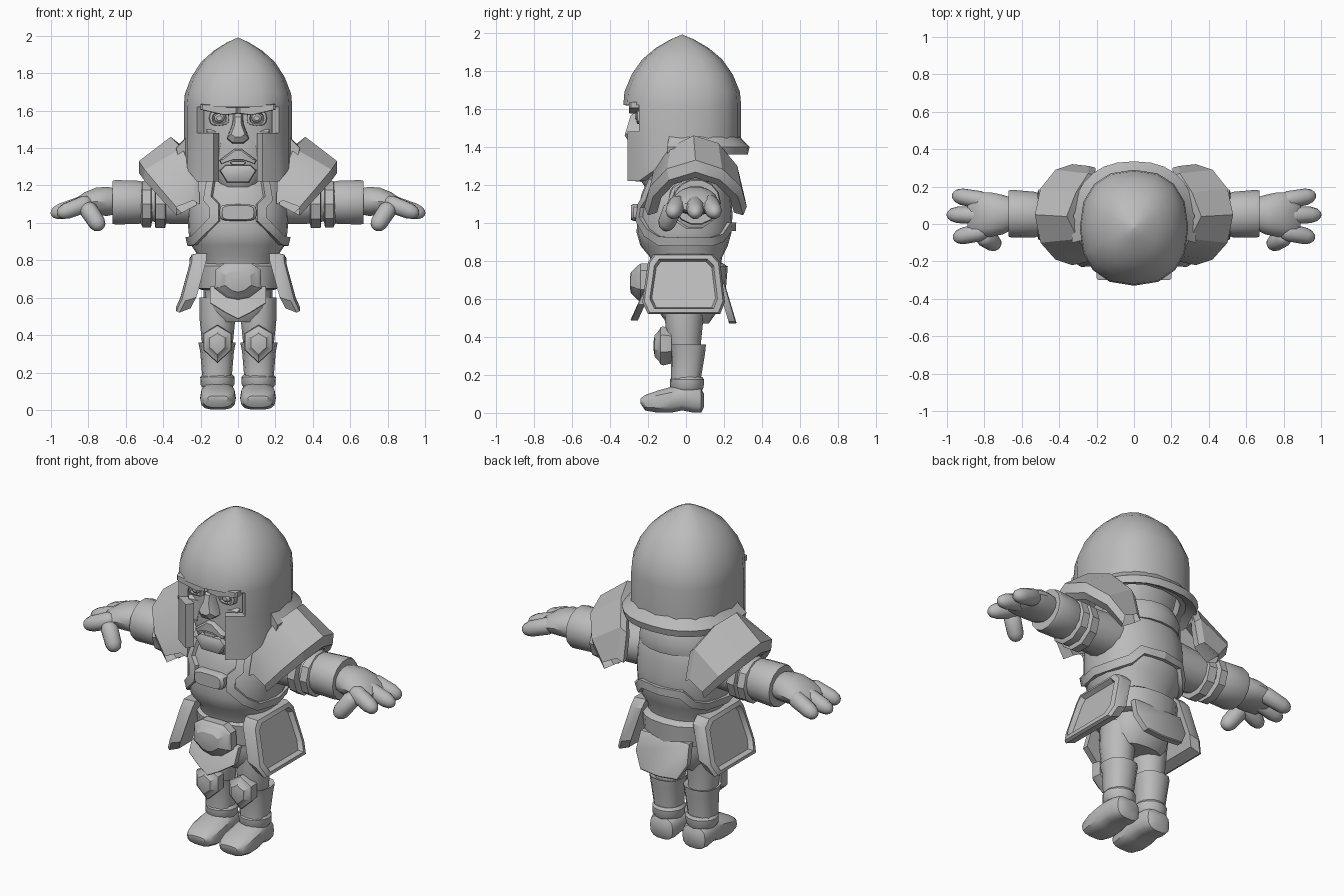
import bpy, bmesh, math
from math import sin, cos, radians, pi
from mathutils import Vector

if "Cube" in bpy.data.objects:
    bpy.data.objects.remove(bpy.data.objects["Cube"])

steel = bpy.data.materials.new("steel_grey")
steel.diffuse_color = (0.5, 0.5, 0.5, 1)
steel.use_nodes = True
steel.node_tree.nodes["Principled BSDF"].inputs["Base Color"].default_value = steel.diffuse_color


def build(name, verts, faces, mirror=False, thick=0, angle=35):
    """Make one object; optionally mirrored across x and given a thickness."""
    verts, faces = [tuple(v) for v in verts], list(faces)
    if mirror:
        n = len(verts)
        verts += [(-x, y, z) for x, y, z in verts]
        faces += [tuple(i + n for i in reversed(f)) for f in faces]
    me = bpy.data.meshes.new(name)
    me.from_pydata(verts, [], faces)
    bm = bmesh.new()
    bm.from_mesh(me)
    bmesh.ops.remove_doubles(bm, verts=bm.verts, dist=0.0004)
    bmesh.ops.recalc_face_normals(bm, faces=bm.faces)
    bm.to_mesh(me)
    bm.free()
    ob = bpy.data.objects.new(name, me)
    bpy.context.collection.objects.link(ob)
    if thick:
        mod = ob.modifiers.new("thickness", 'SOLIDIFY')
        mod.thickness, mod.offset = thick, -1
        bpy.context.view_layer.update()
        ev = ob.evaluated_get(bpy.context.evaluated_depsgraph_get())
        me = bpy.data.meshes.new_from_object(ev)
        ob.modifiers.clear()
        ob.data = me
    me.materials.clear()
    me.materials.append(steel)
    me.shade_smooth()
    me.set_sharp_from_angle(angle=radians(angle))
    return ob


def loft(name, rings, cap=True, closed=True, **kw):
    n = len(rings[0])
    faces = []
    for r in range(len(rings) - 1):
        for i in range(n if closed else n - 1):
            j = (i + 1) % n
            faces.append((r * n + i, r * n + j, (r + 1) * n + j, (r + 1) * n + i))
    if cap:
        faces += [tuple(range(n))[::-1], tuple(range((len(rings) - 1) * n, len(rings) * n))]
    return build(name, [p for r in rings for p in r], faces, **kw)


def spow(v, e):
    return math.copysign(abs(v) ** e, v)


def oval(a, b, n=16, e=1.0):
    return [(a * spow(cos(2 * pi * i / n), e), b * spow(sin(2 * pi * i / n), e)) for i in range(n)]


def column(name, secs, n=16, e=1.0, cx=0, **kw):
    """Upright part; sections are (z, half width, half depth, centre y)."""
    return loft(name, [[(cx + u, cy + v, z) for u, v in oval(a, b, n, e)] for z, a, b, cy in secs], **kw)


def sleeve(name, secs, n=14, e=1.0):
    """Arm part along x; sections are (x, half y, half z, centre y, centre z)."""
    return loft(name, [[(x, cy + u, cz + v) for u, v in oval(a, b, n, e)] for x, a, b, cy, cz in secs], mirror=True)


def capsule(name, a, b, r0, r1, n=10, **kw):
    a, b = Vector(a), Vector(b)
    q = (b - a).to_track_quat('Z', 'Y')
    rings = []
    for t, f in ((0, .3), (.08, .75), (.22, 1), (.75, 1), (.9, .8), (.97, .5), (1, .2)):
        r = (r0 + (r1 - r0) * t) * f
        rings.append([a.lerp(b, t) + q @ Vector((u, v, 0)) for u, v in oval(r, r, n)])
    return loft(name, rings, **kw)


def plate(name, pts, layers, place, **kw):
    """Outline pushed through (depth, scale) layers and placed on a surface."""
    us, vs = zip(*pts)
    cu, cv = (min(us) + max(us)) / 2, (min(vs) + max(vs)) / 2
    return loft(name, [[place(cu + (u - cu) * s, cv + (v - cv) * s, d) for u, v in pts] for d, s in layers], **kw)


def sym(pts):
    """Complete a right-half outline (top to bottom) to the left."""
    return pts + [(-u, v) for u, v in reversed(pts) if u > 0]


def front(y, tilt=0, z0=0):
    return lambda u, v, d: (u, y - d + tilt * (v - z0), v)


# --- helmet: columns by angle from the front, open face
ANG = [0, 23, 46.3, 68, 90, 113, 136, 158, 180]
ANG = [-a for a in ANG[:0:-1]] + ANG[:-1]


def helm(a, z, s=1.0, grow=0.0):
    r = radians(a)
    return ((.29 + grow) * s * spow(sin(r), .85), -.02 - (.31 + grow) * s * spow(cos(r), .85), z)


def helm_bottom(a):
    t = min(1, max(0, (abs(a) - 46) / 60))
    return 1.22 + .18 * t


rows = [(1.99, .01), (1.965, .2), (1.92, .45), (1.86, .68), (1.78, .86), (1.69, .98), (1.62, 1), (1.48, 1)]
hv = [helm(a, z, s) for z, s in rows for a in ANG] + [helm(a, helm_bottom(a)) for a in ANG]
hf, n = [], len(ANG)
for r in range(len(rows)):
    for i in range(n):
        j = (i + 1) % n
        mid = max(abs(ANG[i]), abs(ANG[j])) if ANG[j] > -180 else 180
        if (r == 6 and mid < 50) or (r == 7 and mid < 25):
            continue
        hf.append((r * n + i, r * n + j, (r + 1) * n + j, (r + 1) * n + i))
hf.append(tuple(range(n)))
build("helmet", hv, hf, thick=.05, angle=28)

# flared neck guard round the back of the helmet
arc = [80 + 12.5 * i for i in range(17)]
loft("neck_guard", [[helm(a, z, 1, g) for z, g in ((1.46, -.01), (1.44, .005), (1.40, .045), (1.36, .035), (1.39, -.02))]
                    for a in arc])

# --- head and face
column("head", [(1.18, .10, .13, -.08), (1.24, .14, .19, -.06), (1.34, .19, .22, -.03), (1.5, .23, .23, -.02),
                (1.66, .23, .23, -.02)], e=.7)
column("neck", [(1.1, .17, .16, .02), (1.3, .15, .15, .02), (1.4, .14, .14, .02)])
plate("nose", sym([(.025, 1.60), (.03, 1.53), (.06, 1.45), (.03, 1.425)]), [(0, 1), (.04, .95), (.07, .6)],
      front(-.235, .3, 1.52), angle=25)
plate("brow", [(.0, 1.585), (.07, 1.575), (.2, 1.605), (.2, 1.635), (.0, 1.625)], [(0, 1), (.05, 1), (.06, .9)],
      front(-.24), mirror=True)
plate("eye_socket", [(.1 + u, 1.56 + v) for u, v in oval(.055, .042, 12, .7)],
      [(0, 1), (.03, .95), (.035, .7), (.022, .6)], front(-.225), mirror=True)
plate("eye", [(.1 + u, 1.56 + v) for u, v in oval(.03, .026, 12)], [(0, 1), (.03, .9), (.04, .5)], front(-.228), mirror=True)
plate("upper_lip", sym([(.02, 1.395), (.10, 1.335), (.09, 1.315), (.03, 1.335)]), [(0, 1), (.035, .97), (.045, .8)], front(-.23))
plate("mouth", sym([(.03, 1.33), (.045, 1.322), (.03, 1.31)]), [(0, 1), (.03, .9)], front(-.24))
plate("chin", sym([(.07, 1.31), (.10, 1.28), (.06, 1.215)]), [(0, 1), (.04, .93), (.05, .65)], front(-.225))
plate("cheek", [(.07, 1.50), (.17, 1.50), (.15, 1.36), (.10, 1.35)], [(0, 1), (.02, .8)], front(-.22), mirror=True)

# --- torso
TORSO = [(.62, .18, .16, 0), (.74, .20, .18, 0), (.82, .21, .19, 0), (.88, .25, .23, -.01), (.95, .265, .25, -.01),
         (1.05, .27, .25, -.005), (1.15, .265, .235, 0), (1.23, .24, .21, .01), (1.29, .18, .17, .02)]
column("torso", TORSO, n=24, e=.9)


def torso_at(a, z, off):
    """Point on the torso at an angle from the front."""
    for p, q in zip(TORSO, TORSO[1:]):
        if p[0] <= z <= q[0]:
            t = (z - p[0]) / (q[0] - p[0])
            w, d, cy = (p[k] + (q[k] - p[k]) * t for k in (1, 2, 3))
            r = radians(a)
            return ((w + off) * spow(sin(r), .9), cy - (d + off) * spow(cos(r), .9), z)


# raised border running down the chest, round the waist and up the back
path = [(33, 1.23), (33, 1.13), (24, 1.09), (24, 1.02), (42, .95), (60, .905), (90, .90), (122, .90),
        (140, .92), (154, .98), (180, .98)]
path = [Vector((radians(a) * .26, z)) for a, z in path]
rings = []
for i, p in enumerate(path):
    d0 = (p - path[i - 1]).normalized() if i else (path[1] - p).normalized()
    d1 = (path[i + 1] - p).normalized() if i + 1 < len(path) else d0
    m = (d0 + d1).normalized()
    m = Vector((-m.y, m.x)) * .023 / max(.6, m.dot(d0))
    ends = [p + m, p - m]
    rings.append([torso_at(math.degrees(e.x / .26), e.y, o) for e, o in
                  ((ends[0], -.02), (ends[0], .022), (ends[1], .022), (ends[1], -.02))])
fine = []
for a, b in zip(rings, rings[1:]):
    fine += [[Vector(p).lerp(Vector(q), t) for p, q in zip(a, b)] for t in (0, .5)]
loft("armour_border", fine + [rings[-1]], mirror=True)
plate("chest_badge", [(u, 1.055 + v) for u, v in oval(.10, .045, 16, .5)], [(0, 1), (.05, 1), (.065, .85)], front(-.225))
column("collar", [(1.2, .25, .22, .02), (1.26, .24, .22, .03), (1.32, .21, .2, .03), (1.33, .16, .16, .03)], n=20)

# --- belt, buckle and skirt
column("belt", [(.64, .19, .17, .01), (.65, .215, .2, .01), (.77, .225, .21, .01), (.79, .2, .18, .01)], n=20, e=.85)
column("pelvis", [(.47, .14, .11, .01), (.52, .17, .145, .01), (.6, .185, .165, .01), (.7, .18, .16, .01)], e=.8)
plate("buckle", sym([(0.07, .785), (.12, .75), (.125, .65), (.06, .60), (0, .585)]),
      [(0, 1), (.05, 1), (.065, .9), (.07, .84), (.10, .55), (.105, .25)], front(-.19), angle=30)
plate("front_flap", sym([(.15, .66), (.15, .57), (.07, .52), (0, .485)]), [(0, 1), (.035, 1), (.04, .95)],
      front(-.175, .45, .66))
plate("back_flap", sym([(.16, .68), (.17, .57), (.12, .48), (.02, .47)]), [(0, 1), (-.035, 1), (-.04, .95)],
      front(.17, -.3, .66))

# --- hip plates with raised frame
hip = [(-.17, .84), (.14, .84), (.18, .80), (.205, .60), (.18, .54), (-.20, .54), (-.23, .60), (-.20, .80)]


def hip_place(u, v, d):
    t = (.84 - v) / .3
    return (.19 + .10 * t + d - 1.0 * (u + .01) ** 2, u, v + d * .25 * (1 - t) - .02 * (d > .03))


plate("hip_plate", hip, [(0, .98), (.06, 1), (.075, .95), (.075, .82), (.045, .77)], hip_place, mirror=True)

# --- shoulder guards: two arched rims joined by a shell
rim_in = [(.24, -.20, 1.12), (.245, -.17, 1.28), (.30, -.08, 1.40), (.36, .04, 1.46), (.31, .17, 1.42),
          (.245, .27, 1.30), (.24, .31, 1.13)]
rim_out = [(.33, -.22, 1.085), (.42, -.19, 1.19), (.50, -.10, 1.285), (.53, .05, 1.33), (.50, .19, 1.285),
           (.42, .29, 1.19), (.33, .32, 1.085)]
sunk = lambda rim, s, dx, dz: [(x + dx, .05 + (y - .05) * s, 1.08 + (z - 1.08) * s + dz) for x, y, z in rim]
rings = [sunk(rim_in, .8, -.03, -.01), sunk(rim_in, .96, -.035, -.02), rim_in, rim_out,
         sunk(rim_out, .93, .0, -.045), sunk(rim_out, .75, -.03, -.03)]
loft("shoulder_guard", rings + [rings[0]], cap=False, closed=False, mirror=True, angle=25)

# --- arms
sleeve("upper_arm", [(.2, .13, .13, .03, 1.12), (.35, .12, .12, .04, 1.11), (.5, .1, .1, .05, 1.11)])
sleeve("elbow_band", [(.385, .11, .11, .04, 1.10), (.39, .135, .135, .04, 1.10), (.44, .14, .135, .04, 1.10),
                      (.445, .12, .12, .04, 1.10)], n=10)
sleeve("elbow_cuff", [(.46, .10, .10, .05, 1.1), (.465, .135, .13, .05, 1.1), (.51, .135, .13, .05, 1.1),
                      (.52, .11, .11, .05, 1.1)], n=10)
sleeve("gauntlet", [(.50, .11, .11, .05, 1.11), (.53, .122, .118, .05, 1.11), (.655, .128, .122, .055, 1.11),
                    (.672, .122, .117, .055, 1.11), (.672, .09, .08, .055, 1.11)])
sleeve("palm", [(.65, .085, .07, .055, 1.115), (.70, .105, .08, .05, 1.115), (.76, .118, .075, .05, 1.115),
                (.82, .12, .06, .05, 1.105), (.87, .11, .04, .045, 1.09), (.89, .08, .02, .045, 1.085)])
for k, (y0, y1, x1) in enumerate(((.12, .155, .97), (.045, .05, 1.0), (-.035, -.075, .965))):
    capsule("finger_%d" % (k + 1), (.78, y0, 1.115), (x1, y1, 1.045), .05, .042, mirror=True)
capsule("thumb", (.82, -.06, 1.10), (.73, -.115, .965), .05, .045, mirror=True)

# --- legs
column("thigh", [(.30, .075, .08, 0), (.38, .085, .09, -.01), (.48, .095, .10, -.01), (.60, .095, .11, 0)],
       cx=.11, mirror=True)
column("shin_guard", [(.13, .075, .075, 0), (.17, .08, .08, 0), (.19, .08, .08, 0), (.31, .09, .09, .01), (.36, .10, .10, .005),
                      (.35, .08, .08, 0)], n=12, e=.85, cx=.112, mirror=True)
column("ankle_ring", [(.12, .08, .08, .005), (.135, .09, .088, .005), (.175, .092, .09, .005), (.19, .08, .08, .005)],
       cx=.11, mirror=True)
plate("knee_pad", [(.11, .455), (.185, .41), (.185, .32), (.11, .25), (.035, .32), (.035, .41)],
      [(0, .9), (.045, 1), (.06, .95), (.065, .82), (.09, .55), (.095, .25)], front(-.075), mirror=True, angle=30)

# --- boots: sections along y as (y, half width, sole z, top z)
boot = [(-.24, .055, .05, .075), (-.215, .08, .012, .095), (-.15, .095, 0, .118), (-.08, .095, .0, .138),
        (-.02, .088, .012, .15), (.04, .085, .0, .15), (.08, .075, .0, .13), (.095, .05, .03, .10)]
loft("boot", [[(.107 + u, y, (a + b) / 2 + v) for u, v in oval(w, (b - a) / 2, 14, .7)] for y, w, a, b in boot], mirror=True)
